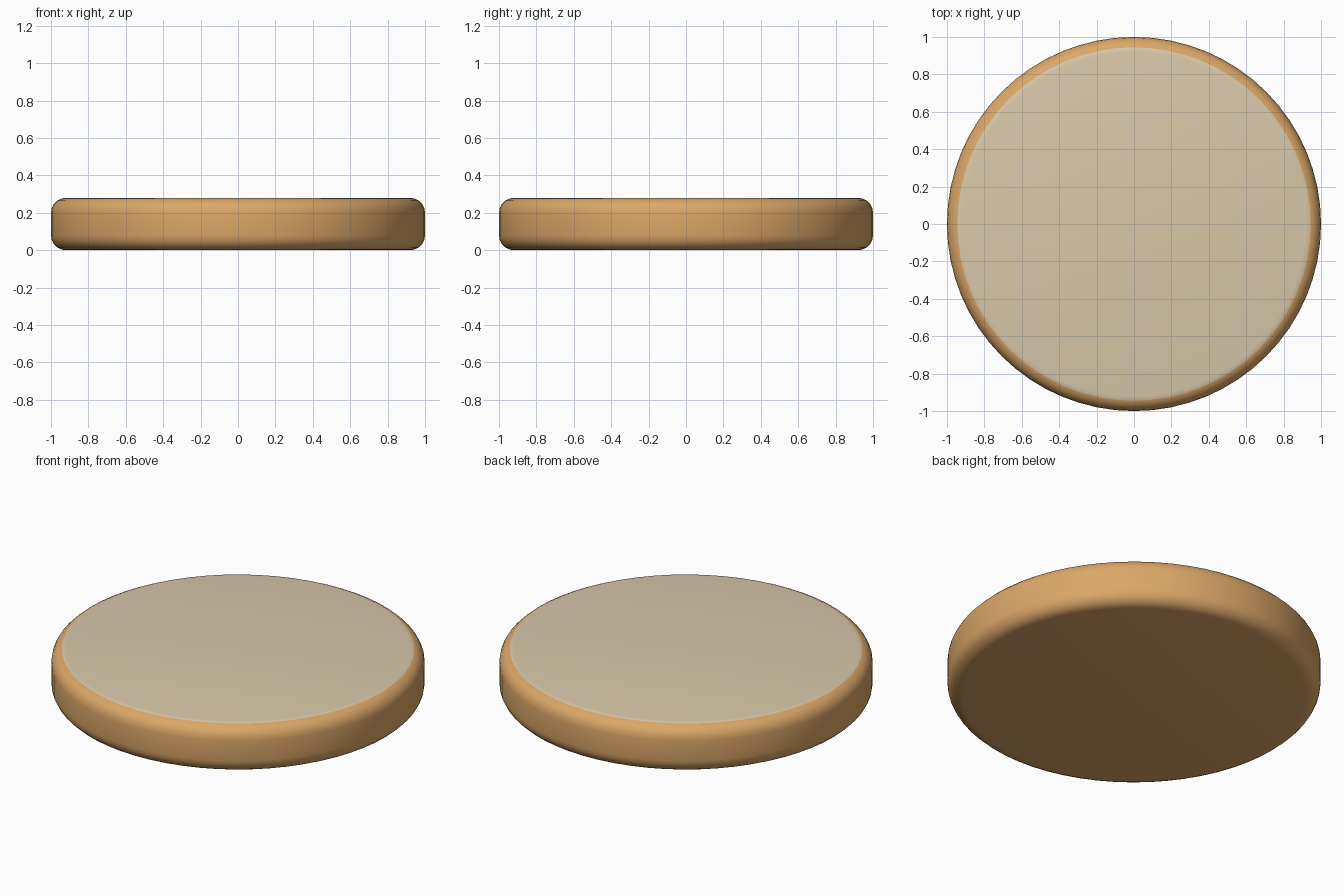
import bpy, bmesh, math

if "Cube" in bpy.data.objects:
    bpy.data.objects.remove(bpy.data.objects["Cube"])

def material(name, srgb):
    m = bpy.data.materials.new(name)
    lin = [((c / 255 + 0.055) / 1.055) ** 2.4 for c in srgb]
    m.diffuse_color = (*lin, 1)
    m.use_nodes = True
    m.node_tree.nodes["Principled BSDF"].inputs["Base Color"].default_value = m.diffuse_color
    return m

HEIGHT, BEVEL, SIDES, STEPS = 0.28, 0.08, 64, 5

# Rounded disc body
bm = bmesh.new()
bmesh.ops.create_cone(bm, cap_ends=True, segments=SIDES, radius1=1, radius2=1, depth=HEIGHT)
bmesh.ops.translate(bm, verts=bm.verts, vec=(0, 0, HEIGHT / 2))
rims = [e for e in bm.edges if abs(e.verts[0].co.z - e.verts[1].co.z) < 1e-4]
bmesh.ops.bevel(bm, geom=rims, offset=BEVEL, offset_type='OFFSET', segments=STEPS,
                profile=0.5, affect='EDGES')

# Pale top: the flat cap and the first ring of the rounded edge
pale_limit = HEIGHT - BEVEL * (1 - math.cos(math.radians(18))) - 0.001
for f in bm.faces:
    f.smooth = True
    f.material_index = int(all(v.co.z > pale_limit for v in f.verts))

mesh = bpy.data.meshes.new("round_disc")
bm.to_mesh(mesh)
bm.free()
mesh.materials.append(material("warm tan", (220, 167, 104)))
mesh.materials.append(material("pale beige", (217, 201, 170)))
disc = bpy.data.objects.new("round_disc", mesh)
bpy.context.collection.objects.link(disc)
